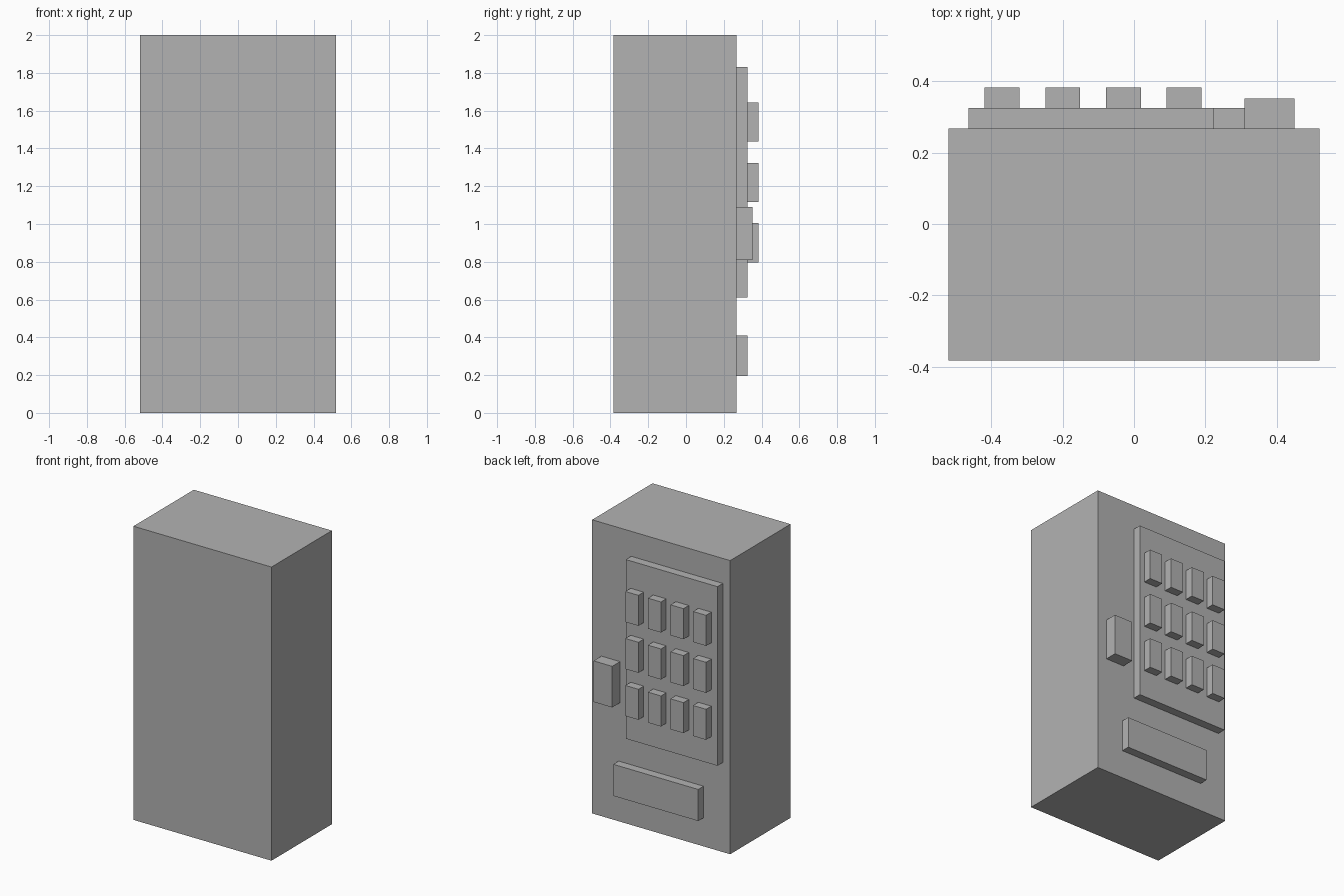
import bpy

if "Cube" in bpy.data.objects:
    bpy.data.objects.remove(bpy.data.objects["Cube"])

# One plain grey for the whole model
grey = bpy.data.materials.new("plain_grey")
grey.diffuse_color = (0.448, 0.448, 0.448, 1.0)
grey.use_nodes = True
grey.node_tree.nodes["Principled BSDF"].inputs["Base Color"].default_value = grey.diffuse_color

BACK, FACE, PANE, TIP = -0.3825, 0.2675, 0.3255, 0.3825  # depth layers along y
EMBED = 0.01  # how far attached parts sink into what they sit on


def box(name, x, y, z):
    """Axis-aligned box from (min, max) ranges."""
    ranges = (x, y, z)
    bpy.ops.mesh.primitive_cube_add(size=1, location=[(a + b) / 2 for a, b in ranges])
    ob = bpy.context.object
    ob.name = ob.data.name = name
    ob.scale = [b - a for a, b in ranges]
    bpy.ops.object.transform_apply(location=False, rotation=False, scale=True)
    ob.data.materials.append(grey)
    return ob


# Cabinet
box("cabinet", (-0.52, 0.52), (BACK, FACE), (0, 2))

# Display window, dispensing tray and payment box on the +y face
box("display_window", (-0.465, 0.225), (FACE - EMBED, PANE), (0.61, 1.83))
box("dispensing_tray", (-0.32, 0.32), (FACE - EMBED, PANE), (0.195, 0.41))
box("payment_box", (0.31, 0.45), (FACE - EMBED, 0.352), (0.81, 1.09))

# Three rows of four products
for row in range(3):
    for col in range(4):
        x = -0.37 + 0.17 * col
        z = 0.90 + 0.32 * row
        box(f"product_{row + 1}_{col + 1}", (x - 0.049, x + 0.049),
            (PANE - EMBED, TIP), (z - 0.104, z + 0.104))
